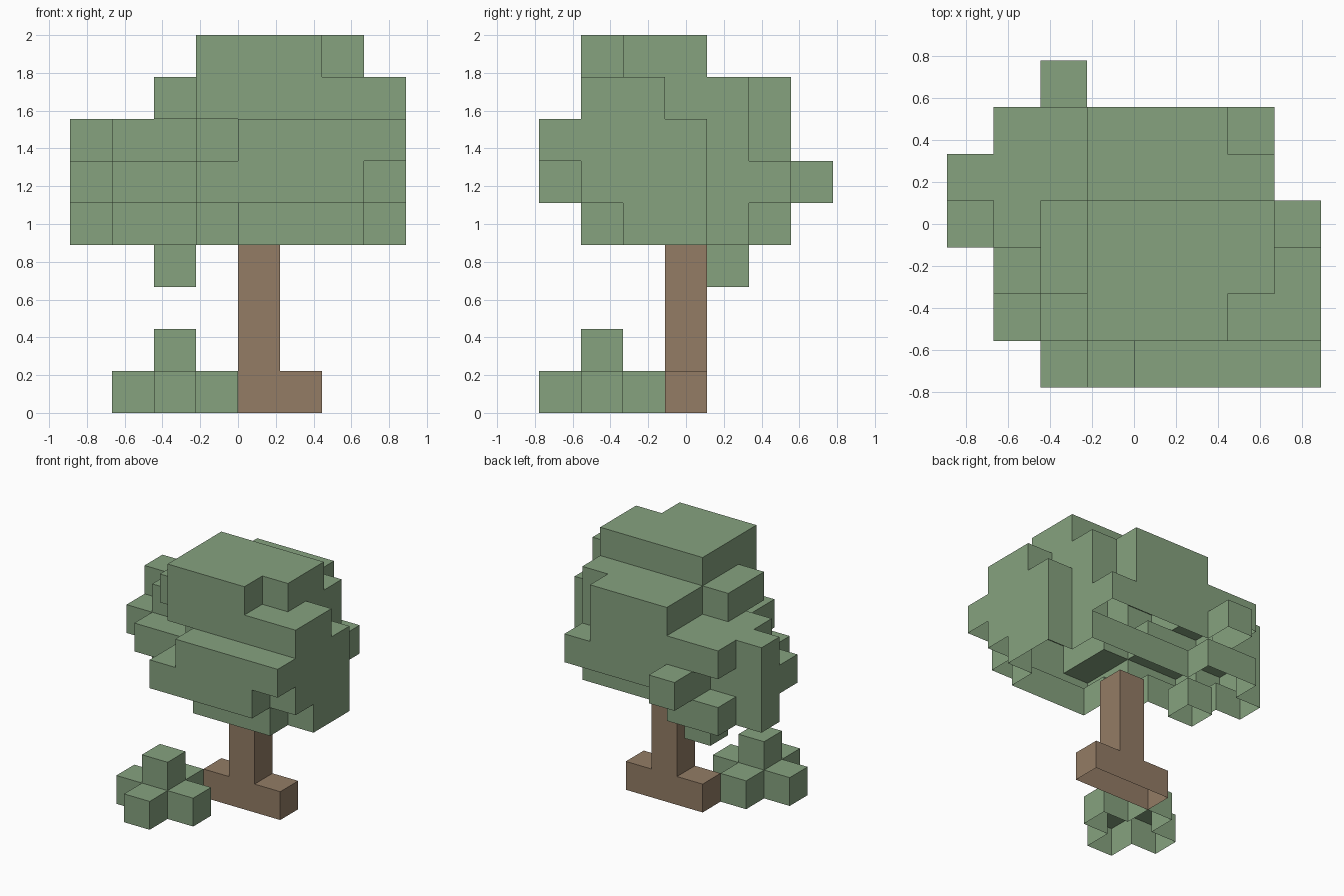
import bpy, bmesh, math
from mathutils import Vector

if "Cube" in bpy.data.objects:
    bpy.data.objects.remove(bpy.data.objects["Cube"])

U = 2 / 9                                   # block size
ORIGIN = Vector((-4 * U, -3.5 * U, 0))      # corner of block (0, 0, 0)


def material(name, rgb):
    m = bpy.data.materials.new(name)
    m.diffuse_color = (*rgb, 1)
    m.use_nodes = True
    m.node_tree.nodes["Principled BSDF"].inputs["Base Color"].default_value = m.diffuse_color
    return m


def blocks(boxes, carve=()):
    """Set of grid cells from inclusive ranges (x0, x1, y0, y1, z0, z1)."""
    cells = set()
    for x0, x1, y0, y1, z0, z1 in boxes:
        cells |= {(x, y, z) for x in range(x0, x1 + 1)
                  for y in range(y0, y1 + 1) for z in range(z0, z1 + 1)}
    return cells - set(carve)


def shell(name, cells, solid, mat):
    """Outer skin of the blocks; undersides are left open."""
    bm = bmesh.new()
    for c in cells:
        for axis in range(3):
            for side in (-1, 1):
                if axis == 2 and side == -1:
                    continue
                n = [0, 0, 0]
                n[axis] = side
                if tuple(a + b for a, b in zip(c, n)) in solid:
                    continue
                normal = Vector(n)
                u = Vector([float(k == (axis + 1) % 3) for k in range(3)])
                v = normal.cross(u)
                mid = Vector(c) + Vector((.5, .5, .5)) + normal / 2
                ring = [mid + (u * a + v * b) / 2
                        for a, b in ((-1, -1), (1, -1), (1, 1), (-1, 1))]
                bm.faces.new([bm.verts.new(ORIGIN + p * U) for p in ring])
    bmesh.ops.remove_doubles(bm, verts=bm.verts[:], dist=1e-4)
    bmesh.ops.dissolve_limit(bm, angle_limit=math.radians(1),
                             verts=bm.verts[:], edges=bm.edges[:])
    me = bpy.data.meshes.new(name)
    bm.to_mesh(me)
    bm.free()
    me.materials.append(mat)
    bpy.context.collection.objects.link(bpy.data.objects.new(name, me))


leaf = material("leaf green", (0.238, 0.361, 0.212))
bark = material("bark brown", (0.292, 0.202, 0.130))

# Trunk with a root block on each side
trunk = blocks([(4, 4, 3, 3, 0, 3), (3, 5, 3, 3, 0, 0)])

# Small bush: a cross with one block on top
bush = blocks([(1, 3, 1, 1, 0, 0), (2, 2, 0, 2, 0, 0), (2, 2, 1, 1, 1, 1)])

# Leafy crown: core, cap, then bumps on each side
crown = blocks([
    (3, 6, 1, 4, 4, 7), (3, 6, 1, 3, 8, 8),                        # core, cap
    (3, 5, 5, 5, 5, 7), (6, 6, 5, 5, 5, 5), (2, 2, 6, 6, 5, 5),    # back
    (7, 7, 1, 2, 5, 7), (7, 7, 3, 3, 5, 6), (7, 7, 2, 3, 4, 4),    # right
    (4, 7, 0, 0, 6, 6), (3, 6, 0, 0, 5, 5),                        # front
    (1, 2, 3, 5, 4, 6), (1, 2, 2, 2, 5, 5), (2, 2, 2, 3, 7, 7),    # left
    (0, 0, 4, 4, 4, 6), (0, 0, 3, 3, 5, 5), (2, 2, 4, 4, 3, 3),    # left tips
], carve=[(6, 1, 8), (3, 1, 6), (3, 1, 4), (1, 5, 5)])

solid = trunk | bush | crown
shell("trunk", trunk, solid, bark)
shell("bush", bush, solid, leaf)
shell("crown", crown, solid, leaf)
